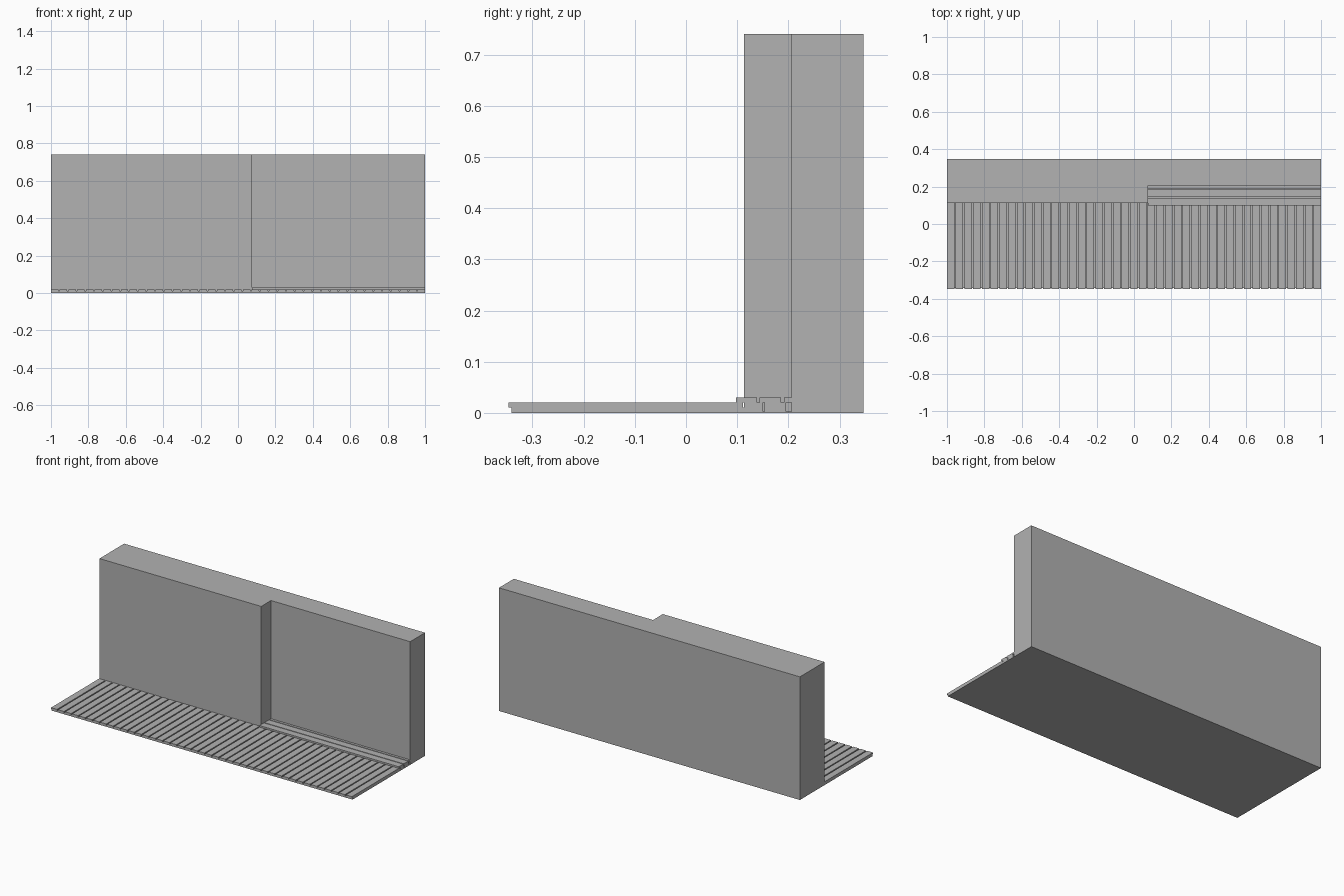
import bpy
import bmesh

cube = bpy.data.objects.get("Cube")
if cube:
    bpy.data.objects.remove(cube, do_unlink=True)

grey = bpy.data.materials.new("plain grey")
grey.use_nodes = True
COLOUR = (0.445, 0.445, 0.445, 1)
grey.diffuse_color = COLOUR
grey.node_tree.nodes["Principled BSDF"].inputs["Base Color"].default_value = COLOUR


def finish(name, bm):
    mesh = bpy.data.meshes.new(name)
    bmesh.ops.recalc_face_normals(bm, faces=bm.faces)
    bm.to_mesh(mesh)
    bm.free()
    mesh.materials.append(grey)
    obj = bpy.data.objects.new(name, mesh)
    bpy.context.collection.objects.link(obj)
    return obj


def prism(name, outline, z0, z1):
    """Extrude a plan outline from z0 to z1."""
    bm = bmesh.new()
    face = bm.faces.new([bm.verts.new((x, y, z0)) for x, y in outline])
    top = bmesh.ops.extrude_face_region(bm, geom=[face])["geom"]
    verts = [v for v in top if isinstance(v, bmesh.types.BMVert)]
    bmesh.ops.translate(bm, verts=verts, vec=(0, 0, z1 - z0))
    return finish(name, bm)


def box(name, x0, x1, y0, y1, z0, z1):
    return prism(name, [(x0, y0), (x1, y0), (x1, y1), (x0, y1)], z0, z1)


FRONT, BACK = -0.347, 0.347
WALL_FACE, RECESS, STEP_X = 0.113, 0.206, 0.075
BASE_TOP, JOIST_TOP, DECK_TOP, STEP_TOP = 0.003, 0.011, 0.02, 0.03

# Wall with a recess on its left half
prism("wall", [(-1, WALL_FACE), (STEP_X, WALL_FACE), (STEP_X, RECESS),
               (1, RECESS), (1, BACK), (-1, BACK)], 0, 0.74)

# Ground slab under the deck and the recess
box("ground_slab", -1, 1, FRONT + 0.006, WALL_FACE, 0, BASE_TOP)
box("recess_slab", STEP_X, 1, WALL_FACE, RECESS, 0, BASE_TOP)

# Deck frame: cross joists between two edge bearers
for i in range(6):
    y = FRONT + 0.006 + i * 0.087
    box("deck_joist", -0.99, 0.99, y, y + 0.018, BASE_TOP, JOIST_TOP)
for x in (-1, 0.99):
    box("edge_bearer", x, x + 0.01, FRONT + 0.006, WALL_FACE, BASE_TOP, JOIST_TOP)

# Deck boards
COUNT, GAP = 43, 0.007
pitch = (2 + GAP) / COUNT
for i in range(COUNT):
    x = -1 + i * pitch
    box("deck_board", x, x + pitch - GAP, FRONT, WALL_FACE - 0.002,
        JOIST_TOP, DECK_TOP)

# Raised threshold: frame rails and three boards
for y0, y1 in ((0.113, 0.15), (0.153, 0.195)):
    box("threshold_rail", STEP_X, 1, y0, y1, BASE_TOP, DECK_TOP)
for y0, y1 in ((0.098, 0.139), (0.144, 0.186), (0.191, RECESS)):
    box("threshold_board", STEP_X, 1, y0, y1, DECK_TOP, STEP_TOP)
